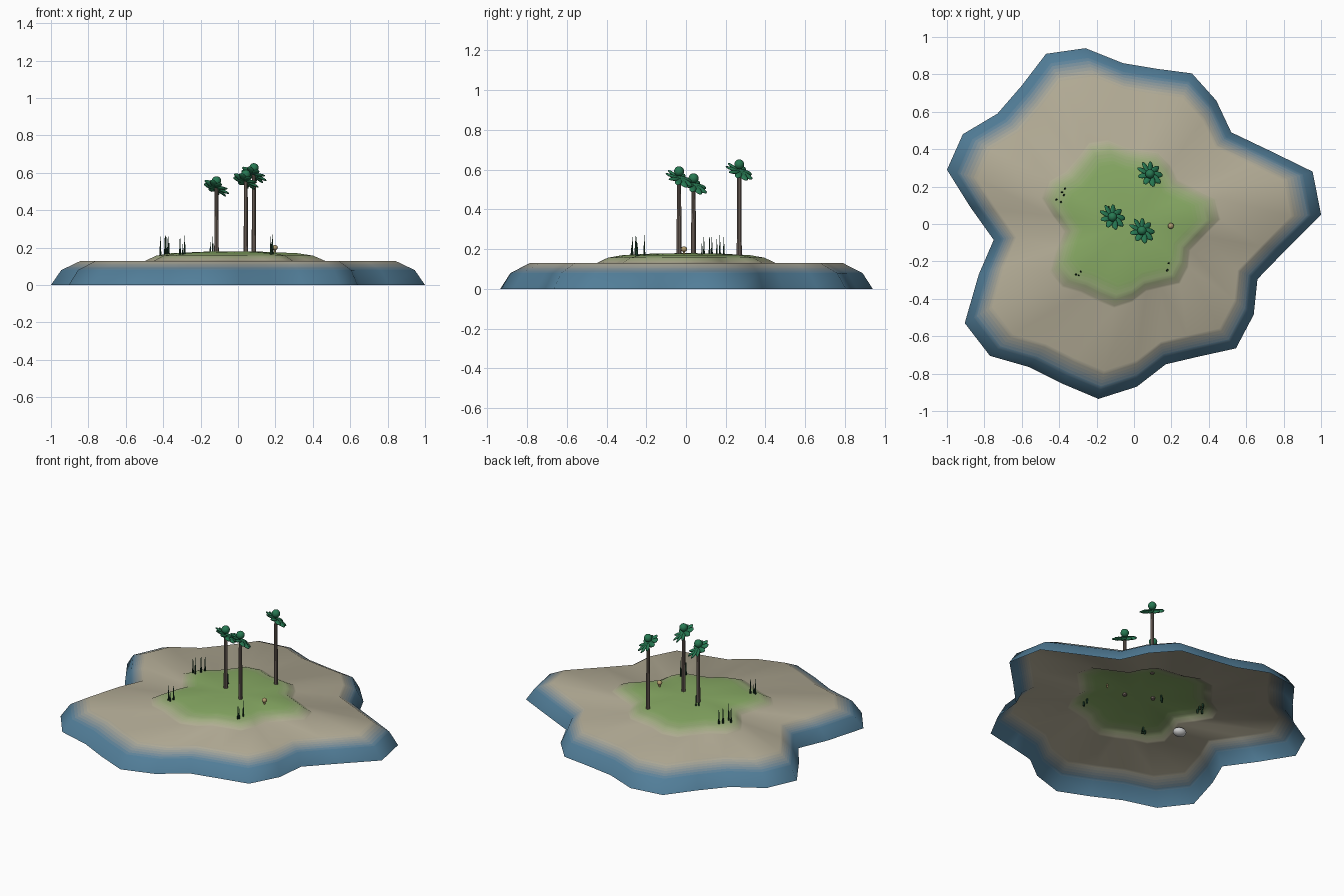
import bpy, bmesh, math
from mathutils import Vector, Matrix

if "Cube" in bpy.data.objects:
    bpy.data.objects.remove(bpy.data.objects["Cube"])


def mat(name, c):
    m = bpy.data.materials.new(name)
    m.diffuse_color = (*c, 1)
    m.use_nodes = True
    m.node_tree.nodes["Principled BSDF"].inputs["Base Color"].default_value = m.diffuse_color
    return m


def mix(a, b, t):
    return tuple(p + (q - p) * t for p, q in zip(a, b))


def finish(bm, name, mats, smooth=True):
    me = bpy.data.meshes.new(name)
    bm.to_mesh(me)
    bm.free()
    for m in mats:
        me.materials.append(m)
    for p in me.polygons:
        p.use_smooth = smooth
    ob = bpy.data.objects.new(name, me)
    bpy.context.collection.objects.link(ob)
    return ob


def ball(bm, matrix, u=12, v=8):
    bmesh.ops.create_uvsphere(bm, u_segments=u, v_segments=v, radius=1, matrix=matrix)


def rod(bm, x, y, z0, z1, r0, r1, n=8):
    bmesh.ops.create_cone(bm, cap_ends=True, segments=n, radius1=r0, radius2=r1,
                          depth=z1 - z0, matrix=Matrix.Translation((x, y, (z0 + z1) / 2)))


BLUE, SAND, GRASS = (.085, .21, .32), (.46, .42, .31), (.25, .41, .13)

# island: an open shell made of shrinking copies of the shoreline
shore = [(1, .05), (.955, .28), (.74, .385), (.52, .49), (.44, .66), (.31, .805), (.12, .83),
         (-.06, .86), (-.26, .94), (-.47, .91), (-.6, .74), (-.73, .59), (-.915, .48),
         (-1, .29), (-.875, .09), (-.75, -.085), (-.83, -.27), (-.905, -.53), (-.77, -.705),
         (-.56, -.765), (-.38, -.855), (-.19, -.935), (.015, -.87), (.17, -.75), (.34, -.71),
         (.545, -.665), (.64, -.485), (.66, -.295), (.81, -.14)]
# (scale, height, colour at ring, steps to the next ring)
rings = [(1, 0, BLUE, 1), (.945, .08, BLUE, 6), (.84, .13, SAND, 1), (.48, .13, SAND, 5),
         (.42, .157, mix(SAND, GRASS, .6), 4), (.34, .17, GRASS, 1), (.17, .178, GRASS, 1)]
bm = bmesh.new()
mats, prev = [], None


def ring(s, z):
    shift = -.03 * (1 - s) if s < .84 else 0
    return [bm.verts.new((x * s + shift, y * s, z)) for x, y in shore]


n = len(shore)
prev = ring(*rings[0][:2])
for (s0, z0, c0, k), (s1, z1, c1, _) in zip(rings, rings[1:]):
    for i in range(k):
        t = (i + 1) / k
        cur = ring(s0 + (s1 - s0) * t, z0 + (z1 - z0) * t)
        mats.append(mat("ground", mix(c0, c1, (i + .5) / k)))
        for j in range(n):
            q = (j + 1) % n
            f = bm.faces.new((prev[j], prev[q], cur[q], cur[j]))
            f.material_index = len(mats) - 1
        prev = cur
top = bm.verts.new((-.03, 0, .18))
for j in range(n):
    f = bm.faces.new((prev[j], prev[(j + 1) % n], top))
    f.material_index = len(mats) - 1
finish(bm, "island", mats)

# trees: trunk, tilted leaf rosette and a round bud on top
bark = mat("bark", (.20, .155, .13))
leaf = mat("leaf", (.02, .19, .085))
tilt = Matrix.Rotation(math.radians(36), 4, Vector((-1, 1, 0)))
for x, y, z in [(-.115, .038, .52), (.042, -.035, .555), (.085, .268, .59)]:
    bm = bmesh.new()
    rod(bm, x, y, .165, z, .013, .010, 10)
    finish(bm, "trunk", [bark]).modifiers.new("edges", 'EDGE_SPLIT')
    bm = bmesh.new()
    for i in range(9):
        ball(bm, Matrix.Translation((x, y, z)) @ tilt
             @ Matrix.Rotation(i * math.tau / 9, 4, 'Z')
             @ Matrix.Translation((.037, 0, 0)) @ Matrix.Rotation(.35, 4, 'X')
             @ Matrix.Diagonal((.04, .018, .008, 1)), 10, 6)
    finish(bm, "leaf_rosette", [leaf])
    bm = bmesh.new()
    ball(bm, Matrix.Translation((x, y, z + .037)) @ Matrix.Scale(.025, 4), 16, 10)
    finish(bm, "bud", [leaf])

# grass tufts
blade = mat("blade", (.015, .06, .03))
tufts = [(-.37, .19, .26), (-.385, .17, .27), (-.375, .155, .25), (-.415, .13, .26),
         (-.39, .118, .27), (-.31, -.27, .26), (-.285, -.255, .265), (-.295, -.275, .22),
         (.18, -.245, .23), (.185, -.21, .27), (.175, -.25, .26), (-.135, .09, .26),
         (-.148, .08, .23)]
bm = bmesh.new()
for x, y, z in tufts:
    rod(bm, x, y, .14, z, .007, .0008, 5)
finish(bm, "grass_tufts", [blade])

# small mushroom
tan = mat("tan", (.45, .34, .16))
bm = bmesh.new()
rod(bm, .197, -.01, .15, .2, .005, .005)
ball(bm, Matrix.Translation((.197, -.01, .2)) @ Matrix.Diagonal((.016, .016, .014, 1)))
finish(bm, "mushroom", [tan])

# stone hidden under the shell
bm = bmesh.new()
ball(bm, Matrix.Translation((-.41, -.07, .1)) @ Matrix.Diagonal((.042, .036, .026, 1)), 16, 10)
finish(bm, "buried_stone", [])
